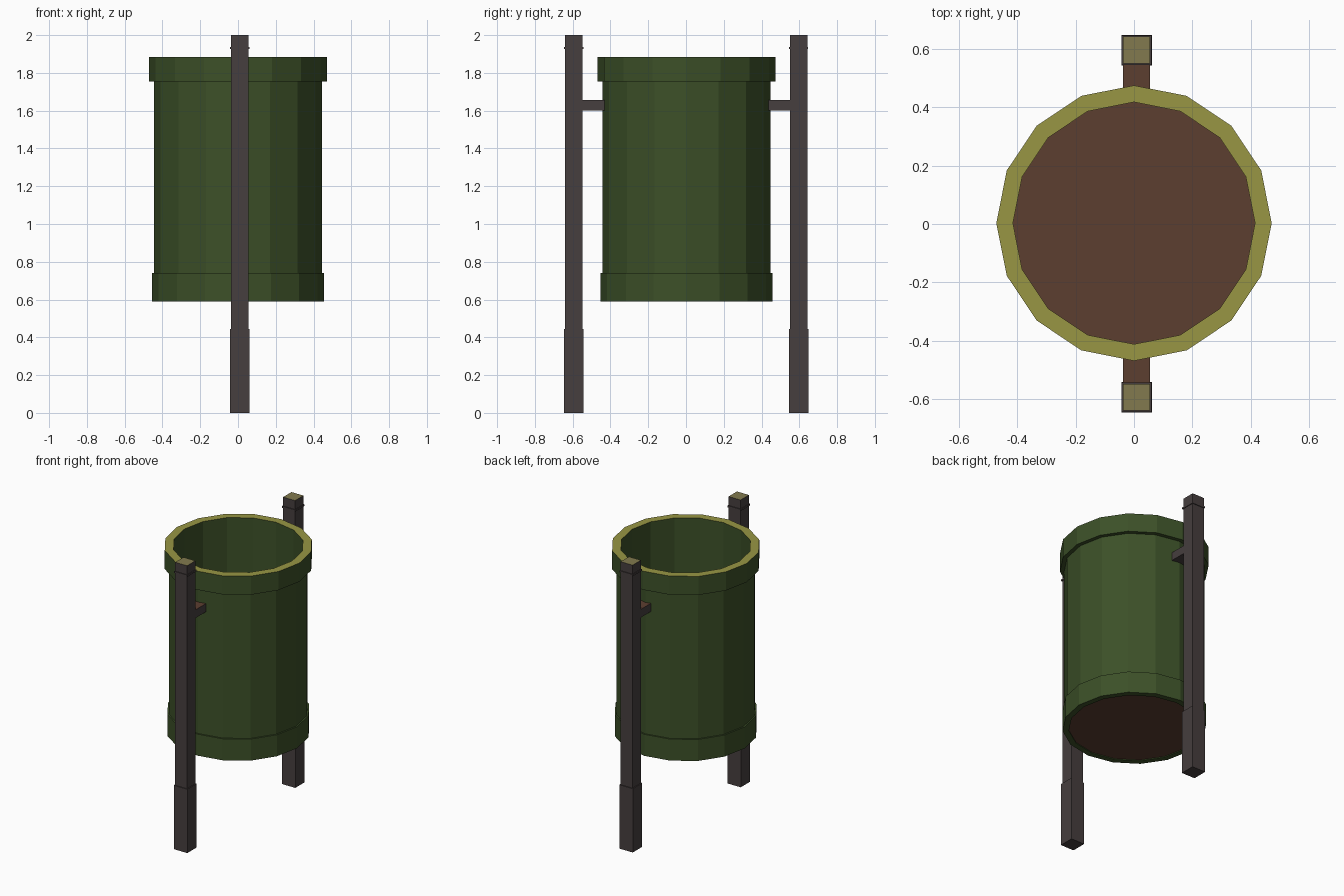
import bpy, bmesh, math

if "Cube" in bpy.data.objects:
    bpy.data.objects.remove(bpy.data.objects["Cube"])


def mat(name, r, g, b):
    m = bpy.data.materials.new(name)
    lin = [((c / 255 + 0.055) / 1.055) ** 2.4 for c in (r, g, b)]
    m.diffuse_color = (*lin, 1)
    m.use_nodes = True
    m.node_tree.nodes["Principled BSDF"].inputs["Base Color"].default_value = m.diffuse_color
    return m


GREEN = mat("dark green", 60, 80, 40)
OLIVE = mat("olive rim", 152, 150, 68)
DARK = mat("dark metal", 70, 62, 62)
KHAKI = mat("khaki cap", 130, 122, 78)
BROWN = mat("rust brown", 92, 62, 48)
SIDES = 16
CY = 0.003


def finish(name, bm, mats):
    bmesh.ops.recalc_face_normals(bm, faces=bm.faces)
    me = bpy.data.meshes.new(name)
    bm.to_mesh(me)
    bm.free()
    for m in mats:
        me.materials.append(m)
    ob = bpy.data.objects.new(name, me)
    bpy.context.collection.objects.link(ob)
    return ob


def lathe(name, profile, mats):
    """Revolve a closed (radius, z) outline into a faceted ring."""
    bm = bmesh.new()
    rings = []
    for r, z in profile:
        rings.append([bm.verts.new((r * math.cos(2 * math.pi * i / SIDES),
                                    CY + r * math.sin(2 * math.pi * i / SIDES), z))
                      for i in range(SIDES)])
    for a, b in zip(rings, rings[1:] + rings[:1]):
        for i in range(SIDES):
            j = (i + 1) % SIDES
            bm.faces.new((a[i], a[j], b[j], b[i]))
    return finish(name, bm, mats)


def box(name, x0, x1, y0, y1, z0, z1, top=None):
    """Dark box whose upper face can take another colour."""
    bm = bmesh.new()
    bmesh.ops.create_cube(bm, size=1)
    for v in bm.verts:
        v.co = (x0 if v.co.x < 0 else x1, y0 if v.co.y < 0 else y1,
                z0 if v.co.z < 0 else z1)
    bm.normal_update()
    for f in bm.faces:
        f.material_index = 1 if top and f.normal.z > 0.5 else 0
    return finish(name, bm, [DARK, top] if top else [DARK])


# Bin shell with raised rim and bottom band
shell = lathe("bin_shell", [(0.415, 0.59), (0.455, 0.59), (0.455, 0.74), (0.445, 0.74),
                            (0.445, 1.755), (0.472, 1.755), (0.472, 1.885),
                            (0.415, 1.885)], [GREEN, OLIVE])
for p in shell.data.polygons:
    if p.normal.z > 0.5 and p.center.z > 1.8:
        p.material_index = 1

# Bin floor
bm = bmesh.new()
bmesh.ops.create_cone(bm, cap_ends=True, segments=SIDES, radius1=0.416,
                      radius2=0.416, depth=0.025)
for v in bm.verts:
    # align corners with the shell
    v.co.z += 0.6075
    v.co.y += CY
finish("bin_floor", bm, [BROWN])

# Posts, sleeves, collars and arms on both sides
for side, s in (("front", -1), ("back", 1)):
    def part(name, half, x_half, z0, z1, top=None, cy=0.595):
        ys = sorted((s * (cy - half) + 0.001, s * (cy + half) + 0.001))
        box(side + name, 0.009 - x_half, 0.009 + x_half, ys[0], ys[1], z0, z1, top)

    part("_post", 0.046, 0.046, 0.40, 2.0, KHAKI)
    part("_post_sleeve", 0.052, 0.052, 0.0, 0.445)
    part("_post_collar", 0.051, 0.051, 1.926, 1.938)
    part("_arm", 0.062, 0.046, 1.60, 1.657, BROWN, cy=0.495)
